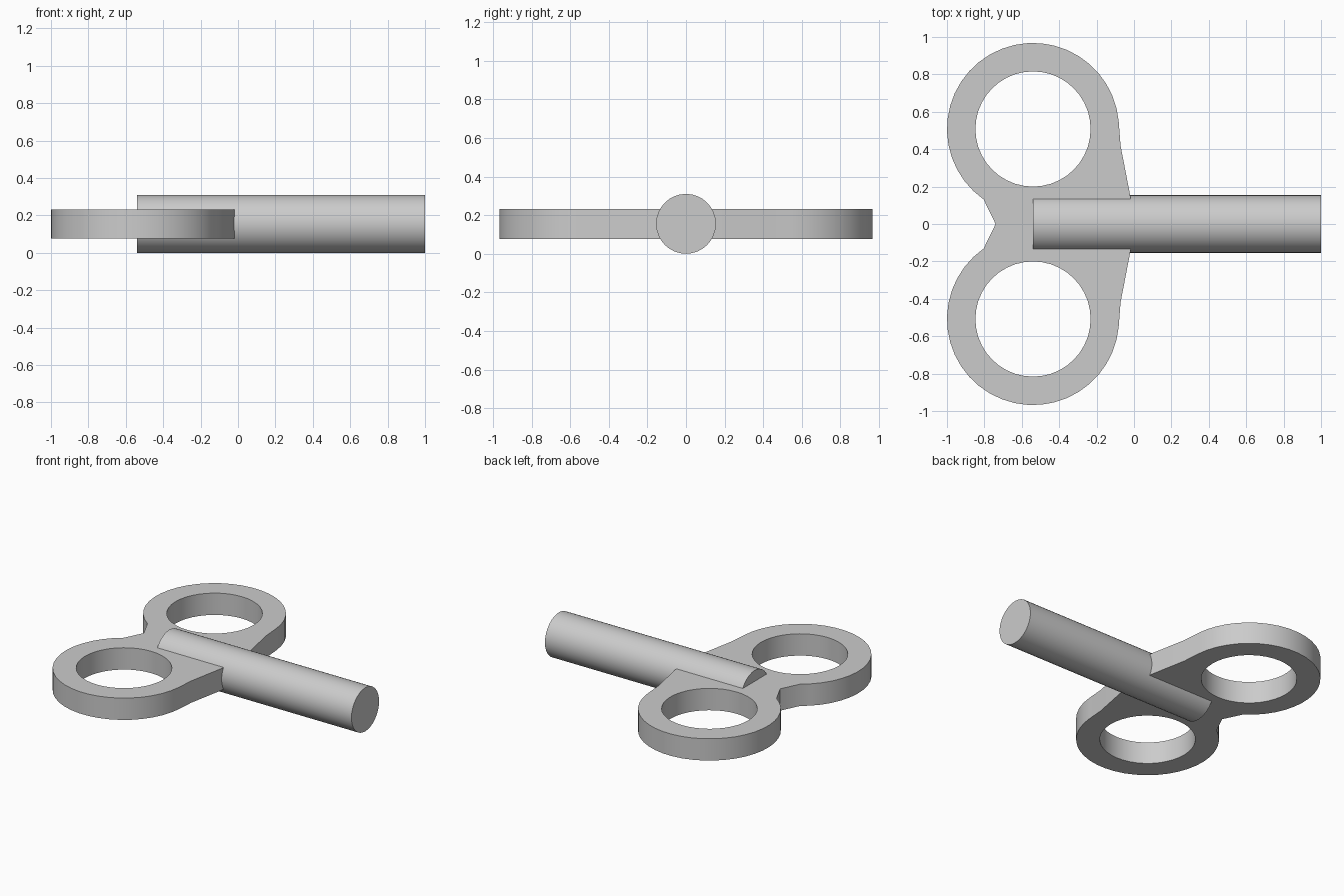
import bpy, bmesh
from math import radians, cos, sin, pi

if "Cube" in bpy.data.objects:
    bpy.data.objects.remove(bpy.data.objects["Cube"])

CX, CY = -0.54, 0.508       # finger ring centre (mirrored in y)
R_OUT, R_IN = 0.46, 0.308
Z_MID, HALF_T = 0.155, 0.0775
ROD_R = 0.155


def arc(cy, r, a0, a1, n):
    step = radians(a1 - a0) / n
    return [(CX + r * cos(radians(a0) + i * step),
             cy + r * sin(radians(a0) + i * step)) for i in range(n + 1)]


def smooth(obj):
    bpy.ops.object.select_all(action='DESELECT')
    obj.select_set(True)
    bpy.context.view_layer.objects.active = obj
    bpy.ops.object.shade_smooth_by_angle(angle=radians(25))


# Handle plate outline: half profile from shaft side round to the notch, mirrored
half = [(-0.02, 0.15), (-0.072, 0.42)] + arc(CY, R_OUT, 5, 235, 26)
outline = half + [(-0.74, 0)] + [(x, -y) for x, y in reversed(half)]
holes = [arc(s * CY, R_IN, 0, 360, 40)[:-1] for s in (1, -1)]

curve = bpy.data.curves.new("handle_plate", 'CURVE')
curve.dimensions = '2D'
curve.fill_mode = 'BOTH'
curve.extrude = HALF_T
for loop in [outline] + holes:
    sp = curve.splines.new('POLY')
    sp.points.add(len(loop) - 1)
    for p, (x, y) in zip(sp.points, loop):
        p.co = (x, y, 0, 1)
    sp.use_cyclic_u = True
tmp = bpy.data.objects.new("plate_curve", curve)
bpy.context.collection.objects.link(tmp)
bpy.context.view_layer.update()
mesh = bpy.data.meshes.new_from_object(tmp.evaluated_get(bpy.context.evaluated_depsgraph_get()))
bpy.data.objects.remove(tmp)

# Weld the caps to the walls
bm = bmesh.new()
bm.from_mesh(mesh)
bmesh.ops.remove_doubles(bm, verts=bm.verts, dist=1e-4)
bmesh.ops.recalc_face_normals(bm, faces=bm.faces)
bm.to_mesh(mesh)
bm.free()
plate = bpy.data.objects.new("handle_plate", mesh)
plate.location.z = Z_MID
bpy.context.collection.objects.link(plate)
smooth(plate)

# Round shaft lying along x, sunk into the plate
x0, x1 = -0.54, 1.0
bpy.ops.mesh.primitive_cylinder_add(vertices=32, radius=ROD_R, depth=x1 - x0,
                                    location=((x0 + x1) / 2, 0, Z_MID),
                                    rotation=(0, pi / 2, 0))
rod = bpy.context.object
rod.name = "shaft"
smooth(rod)
